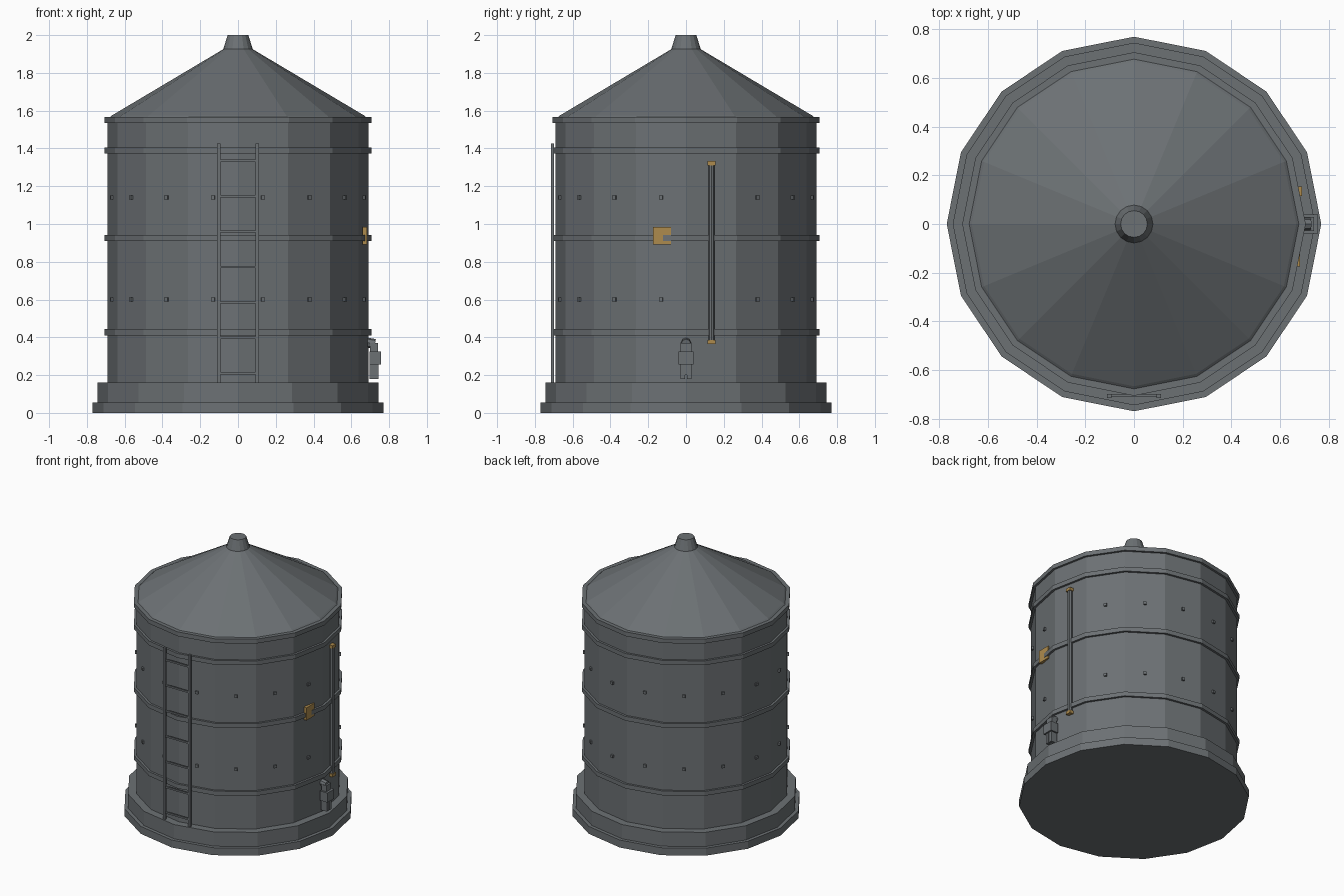
import bpy, bmesh
from math import pi, cos, sin
from mathutils import Matrix, Vector

cube = bpy.data.objects.get("Cube")
if cube:
    bpy.data.objects.remove(cube, do_unlink=True)

SIDES = 16
STEP = 2 * pi / SIDES
APOTHEM = 0.69 * cos(STEP / 2)


def material(name, rgb):
    m = bpy.data.materials.new(name)
    m.use_nodes = True
    m.diffuse_color = (*rgb, 1)
    m.node_tree.nodes["Principled BSDF"].inputs["Base Color"].default_value = (*rgb, 1)
    return m


steel = material("grey steel", (0.15, 0.165, 0.175))
brass = material("brass", (0.42, 0.26, 0.075))


def finish(name, bm, mat):
    bmesh.ops.recalc_face_normals(bm, faces=bm.faces)
    mesh = bpy.data.meshes.new(name)
    bm.to_mesh(mesh)
    bm.free()
    mesh.materials.append(mat)
    obj = bpy.data.objects.new(name, mesh)
    bpy.context.collection.objects.link(obj)
    return obj


def lathe(name, profile, mat=steel):
    """Closed solid from (radius, height) pairs around the z axis."""
    bm = bmesh.new()
    loops = [[bm.verts.new((r * cos(i * STEP), r * sin(i * STEP), z)) for i in range(SIDES)]
             for r, z in profile]
    for a, b in zip(loops, loops[1:]):
        for i in range(SIDES):
            j = (i + 1) % SIDES
            bm.faces.new((a[i], a[j], b[j], b[i]))
    bm.faces.new(loops[0])
    bm.faces.new(loops[-1])
    return finish(name, bm, mat)


def add_box(bm, lo, hi, turn=0):
    lo, hi = Vector(lo), Vector(hi)
    bmesh.ops.create_cube(bm, size=1, matrix=Matrix.Rotation(turn, 4, "Z")
                          @ Matrix.Translation((lo + hi) / 2)
                          @ Matrix.Diagonal((*(hi - lo), 1)))


def add_rod(bm, a, b, r1, r2=None, sides=8):
    a, b = Vector(a), Vector(b)
    d = b - a
    bmesh.ops.create_cone(bm, cap_ends=True, segments=sides, radius1=r1,
                          radius2=r1 if r2 is None else r2, depth=d.length,
                          matrix=Matrix.Translation((a + b) / 2)
                          @ d.to_track_quat("Z", "Y").to_matrix().to_4x4())


# Stepped base, wall, roof and vent
lathe("base", [(0.77, 0), (0.77, 0.055), (0.745, 0.055), (0.745, 0.16), (0.68, 0.16)])
lathe("tank_wall", [(0.69, 0.15), (0.69, 1.56)])
lathe("roof", [(0.685, 1.56), (0.667, 1.575), (0.07, 1.93)])
lathe("roof_vent", [(0.078, 1.925), (0.055, 2.0)])

# Hoops around the wall
for i, z in enumerate((0.427, 0.927, 1.39, 1.55)):
    lathe(f"hoop_{i + 1}", [(0.68, z - 0.016), (0.706, z - 0.016),
                            (0.706, z + 0.016), (0.68, z + 0.016)])

# Rivets in the middle of every wall panel
bm = bmesh.new()
for i in range(SIDES):
    for z in (0.6, 1.14):
        add_box(bm, (APOTHEM - 0.01, -0.01, z - 0.01),
                (APOTHEM + 0.012, 0.01, z + 0.01), (i + 0.5) * STEP)
finish("rivets", bm, steel)

# Ladder on the front
bm = bmesh.new()
for side in (-1, 1):
    x = side * 0.102
    add_box(bm, (x - 0.009, -0.715, 0.155), (x + 0.009, -0.698, 1.425))
for i in range(7):
    z = 0.21 + i * 0.1875
    add_box(bm, (-0.1, -0.712, z - 0.006), (0.1, -0.701, z + 0.006))
finish("ladder", bm, steel)

# Level pipe with brass end fittings
bm = bmesh.new()
add_rod(bm, (0.672, 0.135, 0.37), (0.672, 0.135, 1.325), 0.016)
finish("level_pipe", bm, steel)
for name, z in (("lower_fitting", 0.375), ("upper_fitting", 1.322)):
    bm = bmesh.new()
    add_box(bm, (0.65, 0.115, z - 0.011), (0.69, 0.155, z + 0.011))
    finish(name, bm, brass)

# Brass plate
bm = bmesh.new()
add_box(bm, (0.66, -0.175, 0.892), (0.682, -0.08, 0.985))
finish("brass_plate", bm, brass)

# Outlet tap
bm = bmesh.new()
add_rod(bm, (0.67, 0, 0.375), (0.725, 0, 0.365), 0.026)
add_box(bm, (0.7, -0.028, 0.325), (0.74, 0.028, 0.37))
add_box(bm, (0.695, -0.04, 0.255), (0.757, 0.04, 0.325))
add_box(bm, (0.71, -0.02, 0.2), (0.74, 0.02, 0.26))
for side in (-1, 1):
    y = side * 0.016
    add_box(bm, (0.697, y - 0.012, 0.18), (0.745, y + 0.012, 0.258))
finish("outlet_tap", bm, steel)
